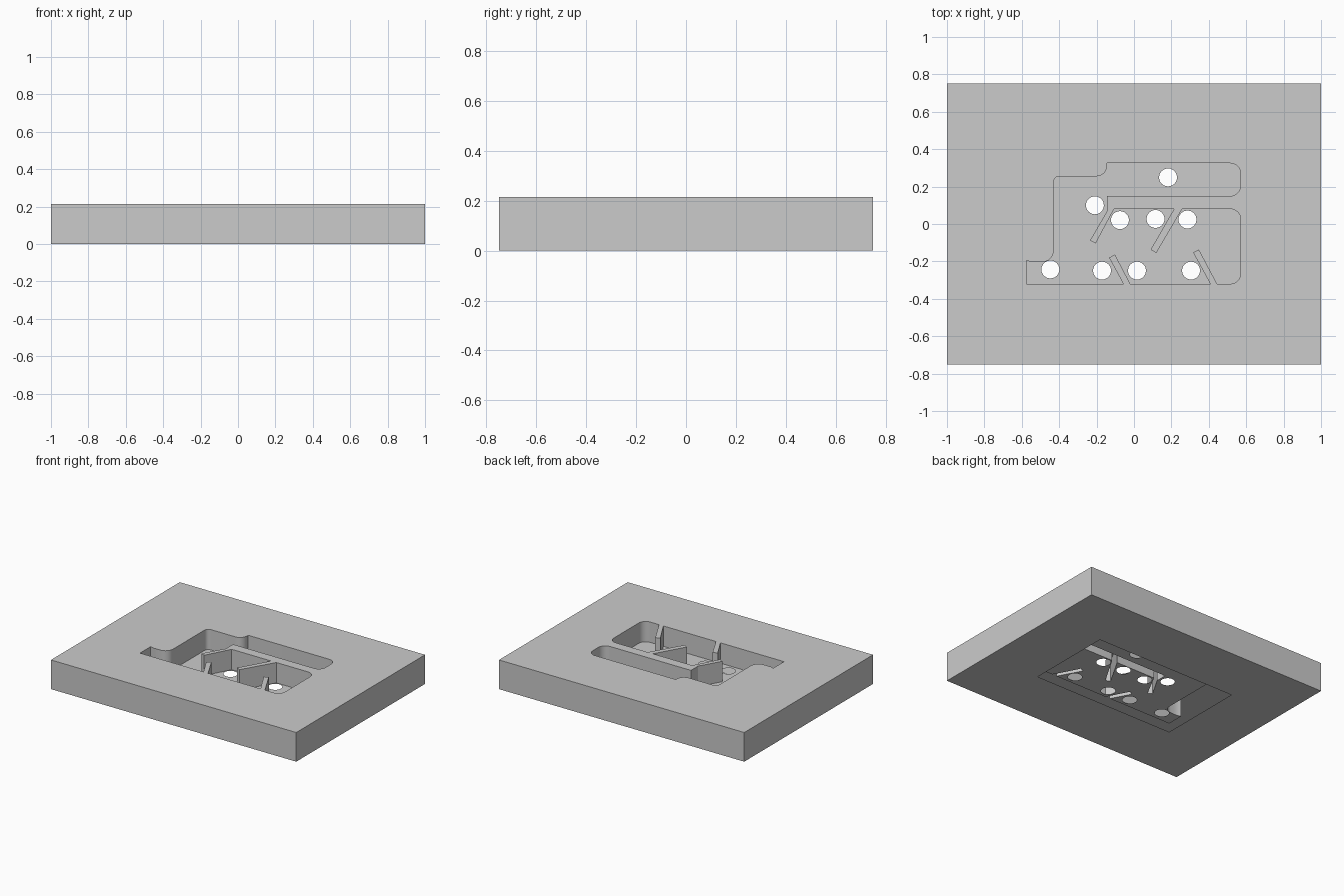
import bpy, bmesh
from math import sin, cos, radians

if "Cube" in bpy.data.objects:
    bpy.data.objects.remove(bpy.data.objects["Cube"])

HEIGHT, FLOOR = 0.215, 0.065


def arc(cx, cy, r, a0, a1, n=8):
    return [(cx + r * cos(radians(a0 + (a1 - a0) * i / n)),
             cy + r * sin(radians(a0 + (a1 - a0) * i / n))) for i in range(n + 1)]


def rect(x0, x1, y0, y1):
    return [(x0, y0), (x1, y0), (x1, y1), (x0, y1)]


def finish(bm, name):
    mesh = bpy.data.meshes.new(name)
    bm.to_mesh(mesh)
    bm.free()
    ob = bpy.data.objects.new(name, mesh)
    bpy.context.collection.objects.link(ob)
    return ob


def sheet(name, loops, z, up):
    """Flat sheet: first loop is the outline, the others are openings."""
    bm = bmesh.new()
    for loop in loops:
        vs = [bm.verts.new((x, y, z)) for x, y in loop]
        for i, v in enumerate(vs):
            bm.edges.new((vs[i - 1], v))
    bmesh.ops.triangle_fill(bm, use_beauty=True, use_dissolve=False,
                            edges=bm.edges[:], normal=(0, 0, up))
    for f in bm.faces:
        f.normal_update()
        if f.normal.z * up < 0:
            f.normal_flip()
    return finish(bm, name)


def walls(name, loop, z0, z1):
    """Upright band around a closed loop."""
    bm = bmesh.new()
    lo = [bm.verts.new((x, y, z0)) for x, y in loop]
    hi = [bm.verts.new((x, y, z1)) for x, y in loop]
    for i in range(len(loop)):
        f = bm.faces.new((lo[i - 1], lo[i], hi[i], hi[i - 1]))
        f.smooth = True
    ob = finish(bm, name)
    bpy.context.view_layer.objects.active = ob
    ob.select_set(True)
    bpy.ops.object.shade_smooth_by_angle(angle=radians(30))
    ob.select_set(False)
    return ob


# Pocket outline, clockwise, with the four slanted baffles
pocket = (
    arc(-0.40, 0.225, 0.03, 180, 90, 5)
    + arc(-0.20, 0.31, 0.055, -90, 0)
    + [(-0.145, 0.325)]
    + arc(0.515, 0.27, 0.055, 90, 0)
    + arc(0.515, 0.205, 0.055, 0, -90)
    + [(-0.145, 0.15)]
    # upper baffles
    + [(-0.145, 0.067), (-0.235, -0.088), (-0.205, -0.104), (-0.107, 0.08)]
    + [(0.214, 0.08), (0.089, -0.137), (0.119, -0.155), (0.257, 0.08)]
    + arc(0.515, 0.025, 0.055, 90, 0)
    + arc(0.515, -0.265, 0.055, 0, -90)
    # lower baffles
    + [(0.444, -0.32), (0.347, -0.137), (0.316, -0.152), (0.408, -0.32)]
    + [(-0.02, -0.32), (-0.102, -0.163), (-0.133, -0.18), (-0.057, -0.32)]
    + [(-0.575, -0.32), (-0.575, -0.195), (-0.55, -0.203), (-0.52, -0.204)]
    + arc(-0.49, -0.143, 0.06, -90, 0)
)

# Round holes in the pocket floor
centres = [(0.182, 0.249), (-0.209, 0.10), (-0.075, 0.021), (0.115, 0.027), (0.286, 0.024),
           (-0.447, -0.243), (-0.171, -0.249), (0.016, -0.249), (0.305, -0.249)]
holes = [arc(x, y, 0.048, 0, 360 - 15, 23) for x, y in centres]

outer = rect(-1, 1, -0.75, 0.75)

# Hollow block: sides, top with the pocket opening, underside with a rectangular opening
walls("block_sides", outer, 0, HEIGHT)
sheet("block_top", [outer, pocket], HEIGHT, 1)
sheet("block_underside", [outer, rect(-0.575, 0.57, -0.32, 0.325)], 0, -1)

# Pocket: walls and perforated floor
walls("pocket_walls", pocket, FLOOR, HEIGHT)
sheet("pocket_floor", [pocket] + holes, FLOOR, 1)
